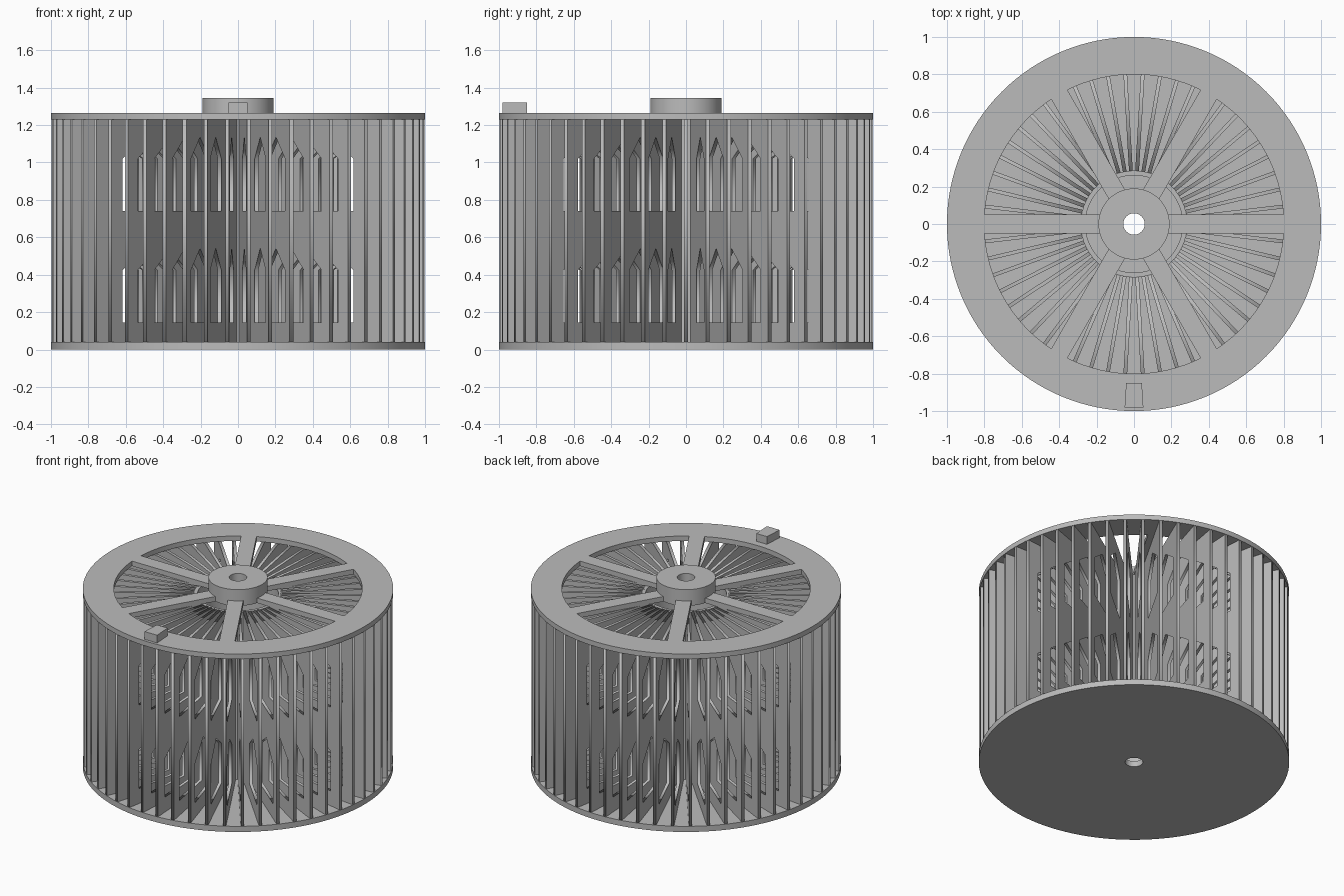
import bpy
from math import sin, cos, pi, radians, asin
from mathutils import Matrix

cube = bpy.data.objects.get("Cube")
if cube:
    bpy.data.objects.remove(cube, do_unlink=True)

grey = bpy.data.materials.new("plain grey")
grey.use_nodes = True
GREY = (0.5, 0.5, 0.5, 1)
grey.diffuse_color = GREY
grey.node_tree.nodes["Principled BSDF"].inputs["Base Color"].default_value = GREY

BASE_TOP, PLATE_LOW, PLATE_TOP, HUB_TOP = 0.04, 1.23, 1.265, 1.345
BORE, HUB_R, RIM_R, OUTER_R = 0.057, 0.19, 0.8, 1.0
CORE_IN, CORE_OUT = 0.26, 0.285
FINS, FIN_THICK, SPOKES, SPOKE_HALF = 54, 0.02, 6, 0.05


def circle(r, n=128):
    return [(r * cos(2 * pi * i / n), r * sin(2 * pi * i / n)) for i in range(n)]


def slab_mesh(name, loops, z0, z1):
    """Fill outline loops (inner loops become holes) and extrude from z0 to z1."""
    curve = bpy.data.curves.new(name, "CURVE")
    curve.dimensions = "2D"
    curve.fill_mode = "BOTH"
    curve.extrude = (z1 - z0) / 2
    for loop in loops:
        spline = curve.splines.new("POLY")
        spline.points.add(len(loop) - 1)
        for point, (x, y) in zip(spline.points, loop):
            point.co = (x, y, 0, 1)
        spline.use_cyclic_u = True
    temp = bpy.data.objects.new(name + " outline", curve)
    bpy.context.collection.objects.link(temp)
    graph = bpy.context.evaluated_depsgraph_get()
    mesh = bpy.data.meshes.new_from_object(temp.evaluated_get(graph))
    bpy.data.objects.remove(temp, do_unlink=True)
    bpy.data.curves.remove(curve)
    mesh.transform(Matrix.Translation((0, 0, (z0 + z1) / 2)))
    mesh.name = name
    mesh.materials.clear()
    mesh.materials.append(grey)
    return mesh


def place(name, mesh, matrix=None, smooth=False):
    obj = bpy.data.objects.new(name, mesh)
    bpy.context.collection.objects.link(obj)
    if matrix:
        obj.matrix_world = matrix
    if smooth:
        bpy.ops.object.select_all(action="DESELECT")
        obj.select_set(True)
        bpy.context.view_layer.objects.active = obj
        bpy.ops.object.shade_smooth_by_angle(angle=radians(30))
    return obj


def slab(name, loops, z0, z1):
    return place(name, slab_mesh(name, loops, z0, z1), smooth=True)


def spoke_gap(k, steps=16):
    """Opening between two neighbouring spokes, hub to rim."""
    start, step = 2 * pi * k / SPOKES, 2 * pi / SPOKES
    pts = []
    for r, order in ((HUB_R, 1), (RIM_R, -1)):
        inset = asin(SPOKE_HALF / r)
        arc = [start + inset + (step - 2 * inset) * i / steps for i in range(steps + 1)]
        pts += [(r * cos(a), r * sin(a)) for a in arc[::order]]
    return pts


def window(z):
    """Pointed opening in a fin, in (radius, height)."""
    r0, r1 = 0.57, 0.91
    return [(r0, z), (r1, z), (r1, z + 0.28), ((r0 + r1) / 2, z + 0.395), (r0, z + 0.28)]


# Base disc, inner core tube, spoked top plate and hub
slab("base_disc", [circle(OUTER_R), circle(BORE, 48)], 0, BASE_TOP)
slab("core_tube", [circle(CORE_OUT), circle(CORE_IN)], BASE_TOP, PLATE_LOW)
slab("spoked_top_plate",
     [circle(OUTER_R), circle(BORE, 48)] + [spoke_gap(k) for k in range(SPOKES)],
     PLATE_LOW, PLATE_TOP)
slab("hub", [circle(HUB_R, 96), circle(BORE, 48)], PLATE_TOP, HUB_TOP)

# Locating block on the front of the rim
slab("locating_block", [[(-0.05, -0.98), (0.05, -0.98), (0.042, -0.85), (-0.042, -0.85)]],
     PLATE_TOP, 1.32)

# Radial fins, each with two pointed windows
r_in, r_out = CORE_OUT - 0.01, 0.997
outline = [(r_in, BASE_TOP), (r_out, BASE_TOP), (r_out, PLATE_LOW), (r_in, PLATE_LOW)]
fin = slab_mesh("fin", [outline, window(0.145), window(0.74)], -FIN_THICK / 2, FIN_THICK / 2)
fin.transform(Matrix.Rotation(pi / 2, 4, "X"))
for i in range(FINS):
    place(f"fin_{i + 1:02d}", fin, Matrix.Rotation(2 * pi * i / FINS, 4, "Z"))
